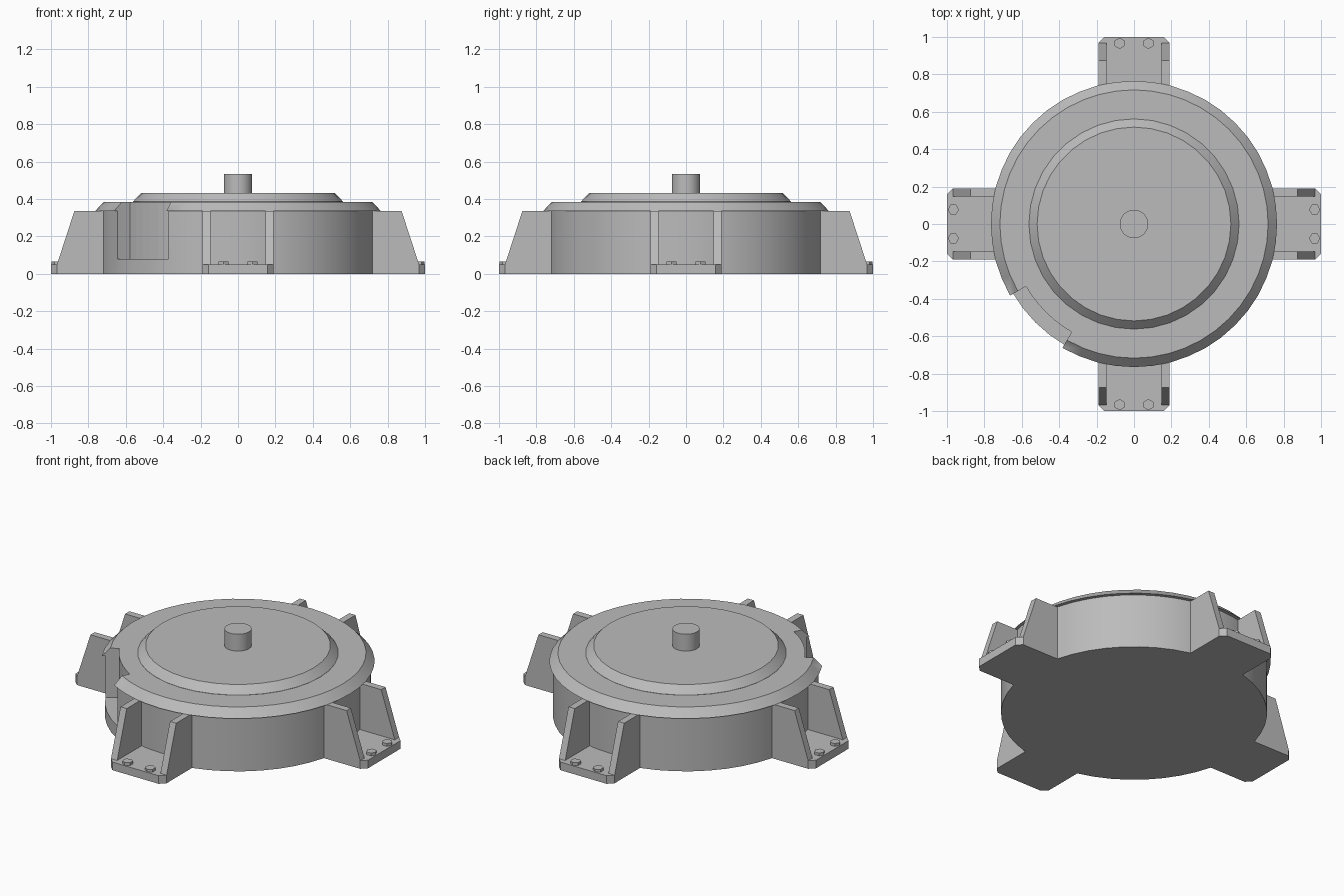
import bpy, bmesh, math
from mathutils import Matrix

cube = bpy.data.objects.get("Cube")
if cube:
    bpy.data.objects.remove(cube)

grey = bpy.data.materials.new("grey metal")
grey.use_nodes = True
GREY = (0.5, 0.5, 0.5, 1)
grey.diffuse_color = GREY
grey.node_tree.nodes["Principled BSDF"].inputs["Base Color"].default_value = GREY


def finish(bm, name, smooth=False):
    bmesh.ops.recalc_face_normals(bm, faces=bm.faces)
    mesh = bpy.data.meshes.new(name)
    bm.to_mesh(mesh)
    bm.free()
    mesh.materials.append(grey)
    obj = bpy.data.objects.new(name, mesh)
    bpy.context.collection.objects.link(obj)
    if smooth:
        bpy.ops.object.select_all(action='DESELECT')
        obj.select_set(True)
        bpy.context.view_layer.objects.active = obj
        bpy.ops.object.shade_smooth_by_angle(angle=math.radians(30))
    return obj


def turned(name, profile, sides):
    """Closed solid of revolution from (radius, z) points."""
    bm = bmesh.new()
    rings = [[bm.verts.new((r * math.cos(math.tau * i / sides),
                            r * math.sin(math.tau * i / sides), z))
              for i in range(sides)] for r, z in profile]
    for low, high in zip(rings, rings[1:]):
        for i in range(sides):
            j = (i + 1) % sides
            bm.faces.new((low[i], low[j], high[j], high[i]))
    bm.faces.new(rings[0][::-1])
    bm.faces.new(rings[-1])
    return finish(bm, name, True)


def extrude(bm, points, direction):
    """Add a prism from a planar outline swept along a direction."""
    a = [bm.verts.new(p) for p in points]
    b = [bm.verts.new([c + d for c, d in zip(p, direction)]) for p in points]
    bm.faces.new(a)
    bm.faces.new(b[::-1])
    for i in range(len(a)):
        j = (i + 1) % len(a)
        bm.faces.new((a[i], a[j], b[j], b[i]))


# Housing with overhanging bevelled rim
housing = turned("housing", [(0.745, 0), (0.745, 0.335), (0.765, 0.335), (0.717, 0.385)], 48)

# Pocket cut into the side of the housing
bm = bmesh.new()
angles = [math.radians(210 + 5 * i) for i in range(7)]
outline = [(0.667 * math.cos(a), 0.667 * math.sin(a), 0.08) for a in angles]
outline += [(0.9 * math.cos(a), 0.9 * math.sin(a), 0.08) for a in reversed(angles)]
extrude(bm, outline, (0, 0, 0.5))
cutter = finish(bm, "pocket_cutter")
cutter.hide_render = True
cutter.hide_set(True)
cut = housing.modifiers.new("pocket", 'BOOLEAN')
cut.operation = 'DIFFERENCE'
cut.solver = 'EXACT'
cut.object = cutter
bpy.context.view_layer.objects.active = housing
bpy.ops.object.modifier_apply(modifier=cut.name)
bpy.data.objects.remove(cutter)

# Raised cover and shaft
turned("cover", [(0.562, 0.38), (0.562, 0.386), (0.518, 0.431)], 36)
turned("shaft", [(0.076, 0.425), (0.076, 0.535)], 24)

# Four mounting feet, each with a chamfered plate, two ribs and two bolts
for k, side in enumerate(("left", "back", "right", "front")):
    turn = Matrix.Rotation(k * math.pi / 2, 4, 'Z')

    bm = bmesh.new()
    extrude(bm, [(0.6, -0.19, 0), (0.968, -0.19, 0), (1, -0.158, 0),
                 (1, 0.158, 0), (0.968, 0.19, 0), (0.6, 0.19, 0)], (0, 0, 0.05))
    bm.transform(turn)
    finish(bm, side + "_foot_plate")

    bm = bmesh.new()
    for y in (-0.19, 0.148):
        extrude(bm, [(0.69, y, 0.04), (0.968, y, 0.04), (0.968, y, 0.05),
                     (0.875, y, 0.335), (0.69, y, 0.335)], (0, 0.042, 0))
    bm.transform(turn)
    finish(bm, side + "_foot_ribs")

    bm = bmesh.new()
    for y in (-0.077, 0.077):
        bmesh.ops.create_cone(bm, cap_ends=True, segments=6, radius1=0.03, radius2=0.03,
                              depth=0.027, matrix=Matrix.Translation((0.966, y, 0.0535))
                              @ Matrix.Rotation(math.pi / 6, 4, 'Z'))
    bm.transform(turn)
    finish(bm, side + "_foot_bolts")
